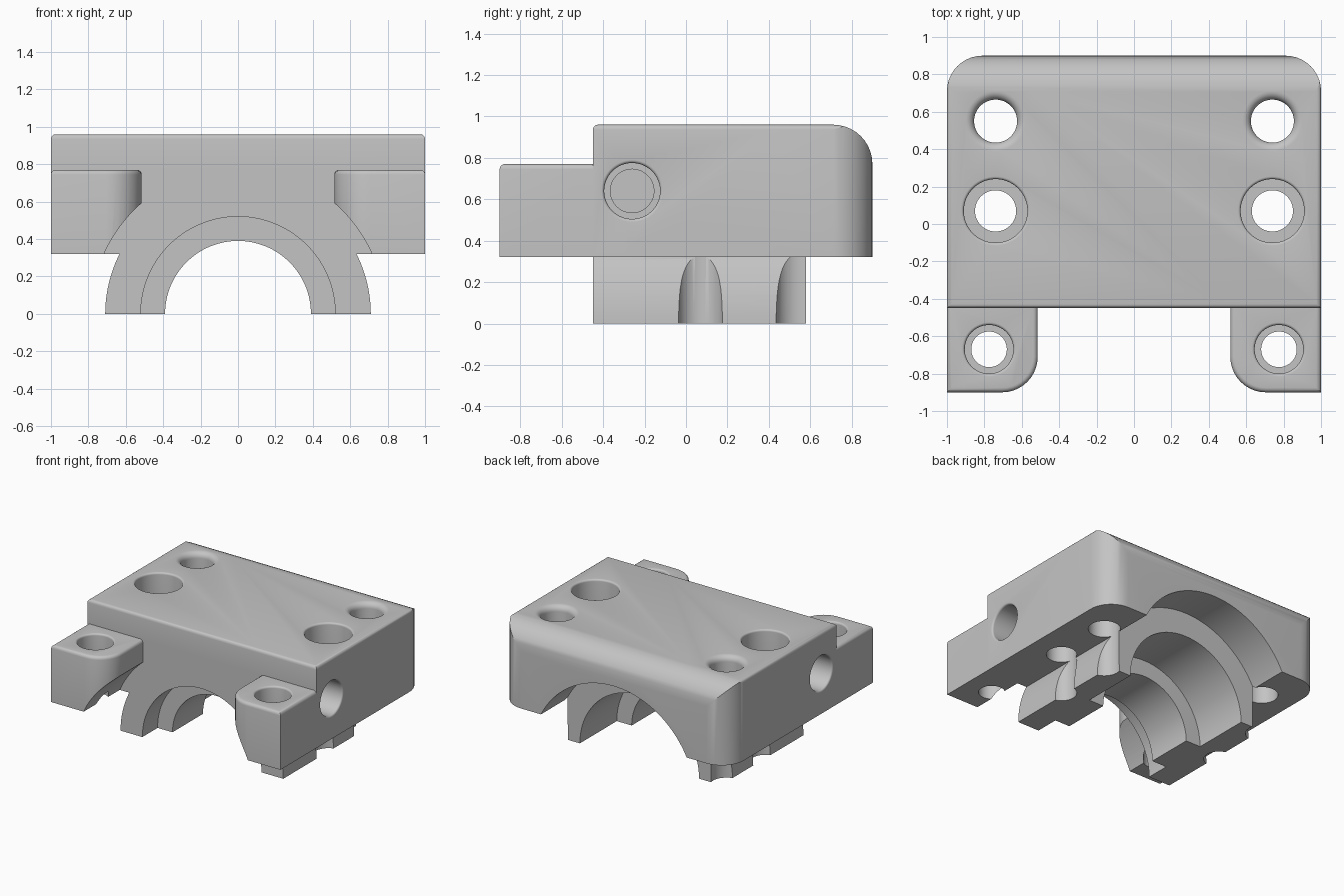
import bpy, bmesh
from math import cos, sin, pi, radians

cube = bpy.data.objects.get("Cube")
if cube:
    bpy.data.objects.remove(cube, do_unlink=True)

metal = bpy.data.materials.new("plain_grey")
metal.use_nodes = True
GREY = (0.55, 0.55, 0.55, 1)
metal.diffuse_color = GREY
metal.node_tree.nodes["Principled BSDF"].inputs["Base Color"].default_value = GREY

PLACE = {  # (u, v, t) to (x, y, z), with t along the named axis
    "X": lambda u, v, t: (t, u, v),
    "Y": lambda u, v, t: (u, t, v),
    "Z": lambda u, v, t: (u, v, t),
}


def finish(name, bm):
    bmesh.ops.recalc_face_normals(bm, faces=bm.faces)
    mesh = bpy.data.meshes.new(name)
    bm.to_mesh(mesh)
    bm.free()
    mesh.materials.append(metal)
    obj = bpy.data.objects.new(name, mesh)
    bpy.context.collection.objects.link(obj)
    return obj


def skin(bm, rings):
    """Bridge equal rings of vertices and cap both ends."""
    for a, b in zip(rings, rings[1:]):
        for i in range(len(a)):
            j = (i + 1) % len(a)
            bm.faces.new((a[i], a[j], b[j], b[i]))
    return bm.faces.new(rings[0]), bm.faces.new(rings[-1])


def prism(name, outline, axis, start, end, cap_round=0):
    bm = bmesh.new()
    rings = [[bm.verts.new(PLACE[axis](u, v, t)) for u, v in outline] for t in (start, end)]
    cap = skin(bm, rings)[1]
    if cap_round:
        bmesh.ops.recalc_face_normals(bm, faces=bm.faces)
        bmesh.ops.bevel(bm, geom=list(cap.edges), offset=cap_round, segments=4,
                        profile=0.5, affect='EDGES')
    return finish(name, bm)


def lathe(name, profile, axis, centre=(0, 0), side=1, steps=64):
    bm = bmesh.new()
    cu, cv = centre
    rings = []
    for r, t in profile:
        angles = [2 * pi * i / steps for i in range(steps)]
        rings.append([bm.verts.new(PLACE[axis](cu + r * cos(a), cv + r * sin(a), side * t))
                      for a in angles])
    skin(bm, rings)
    return finish(name, bm)


def corner(cx, cy, r, start, steps=10):
    """Quarter arc, counterclockwise from the start angle in degrees."""
    angles = [radians(start + 90 * i / steps) for i in range(steps + 1)]
    return [(cx + r * cos(a), cy + r * sin(a)) for a in angles]


def mouth(r, f, top):
    """Rounded hole rim that opens from radius r by f at the surface."""
    arc = [(r + f - f * cos(a), top - f + f * sin(a)) for a in
           [pi / 2 * i / 6 for i in range(7)]]
    return arc + [(r + f, top + 0.1)]


def combine(target, tool, operation):
    mod = target.modifiers.new(operation.lower(), 'BOOLEAN')
    mod.operation, mod.solver, mod.object = operation, 'EXACT', tool
    with bpy.context.temp_override(object=target, active_object=target):
        bpy.ops.object.modifier_apply(modifier=mod.name)
    bpy.data.objects.remove(tool, do_unlink=True)


# Main block: side profile, trimmed by plan and front outlines
FRONT, BACK, LOW, TOP, R, F = -0.45, 0.9, 0.32, 0.96, 0.19, 0.025
body = prism("bearing_block", [(FRONT, LOW), (BACK, LOW)] + corner(BACK - R, TOP - R, R, 0)
             + corner(FRONT + F, TOP - F, F, 90, 4), "X", -1, 1)
plan = [(-1, -0.6), (1, -0.6)] + corner(1 - R, BACK - R, R, 0) + corner(R - 1, BACK - R, R, 90)
combine(body, prism("plan_trim", plan, "Z", 0, 1.2), 'INTERSECT')
face = [(-1, 0.1), (1, 0.1)] + corner(1 - F, TOP - F, F, 0, 4) + corner(F - 1, TOP - F, F, 90, 4)
combine(body, prism("front_trim", face, "Y", -1, 1.2), 'INTERSECT')

# Half-round bearing saddle below the block
half_round = [(0.71 * cos(pi * i / 64), 0.71 * sin(pi * i / 64)) for i in range(65)]
combine(body, prism("saddle", half_round, "Y", FRONT, 0.7), 'UNION')

# Front ears, with clearance below for the round housing
for side in (-1, 1):
    outline = [(1, -0.9), (1, -0.3), (0.515, -0.3)] + corner(0.515 + R, -0.9 + R, R, 180)
    ear = prism("ear", [(side * x, y) for x, y in outline], "Z", LOW, 0.77, F)
    combine(ear, lathe("ear_clearance", [(0.785, -1.2), (0.785, FRONT)], "Y", steps=128),
            'DIFFERENCE')
    combine(body, ear, 'UNION')

# Stepped bore and the wider recess at the back
bore = [(0.52, -1.2), (0.52, -0.26), (0.39, -0.26), (0.39, 0.12),
        (0.52, 0.12), (0.52, 0.58), (0.712, 0.58), (0.712, 1.2)]
combine(body, lathe("bore", bore, "Y", steps=128), 'DIFFERENCE')

# Bolt holes and side ports, mirrored
back_hole = [(0.12, -0.1), (0.115, 0.5)] + mouth(0.115, 0.045, TOP)
bolt_hole = [(0.11, -0.1), (0.11, 0.6), (0.17, 0.6)] + mouth(0.17, 0.015, TOP)
ear_hole = [(0.095, -0.1), (0.095, 0.55), (0.13, 0.55)] + mouth(0.13, 0.015, 0.77)
side_port = [(0.105, 0.55), (0.105, 0.75), (0.135, 0.75)] + mouth(0.135, 0.015, 1)
for side in (-1, 1):
    for profile, x, y in ((back_hole, 0.74, 0.55), (bolt_hole, 0.74, 0.07),
                          (ear_hole, 0.775, -0.67)):
        combine(body, lathe("hole", profile, "Z", (side * x, y)), 'DIFFERENCE')
    combine(body, lathe("port", side_port, "X", (-0.26, 0.64), side), 'DIFFERENCE')

# Smooth the curved walls and keep the machined edges sharp
bpy.ops.object.select_all(action='DESELECT')
body.select_set(True)
bpy.context.view_layer.objects.active = body
bpy.ops.object.shade_smooth_by_angle(angle=radians(30))
